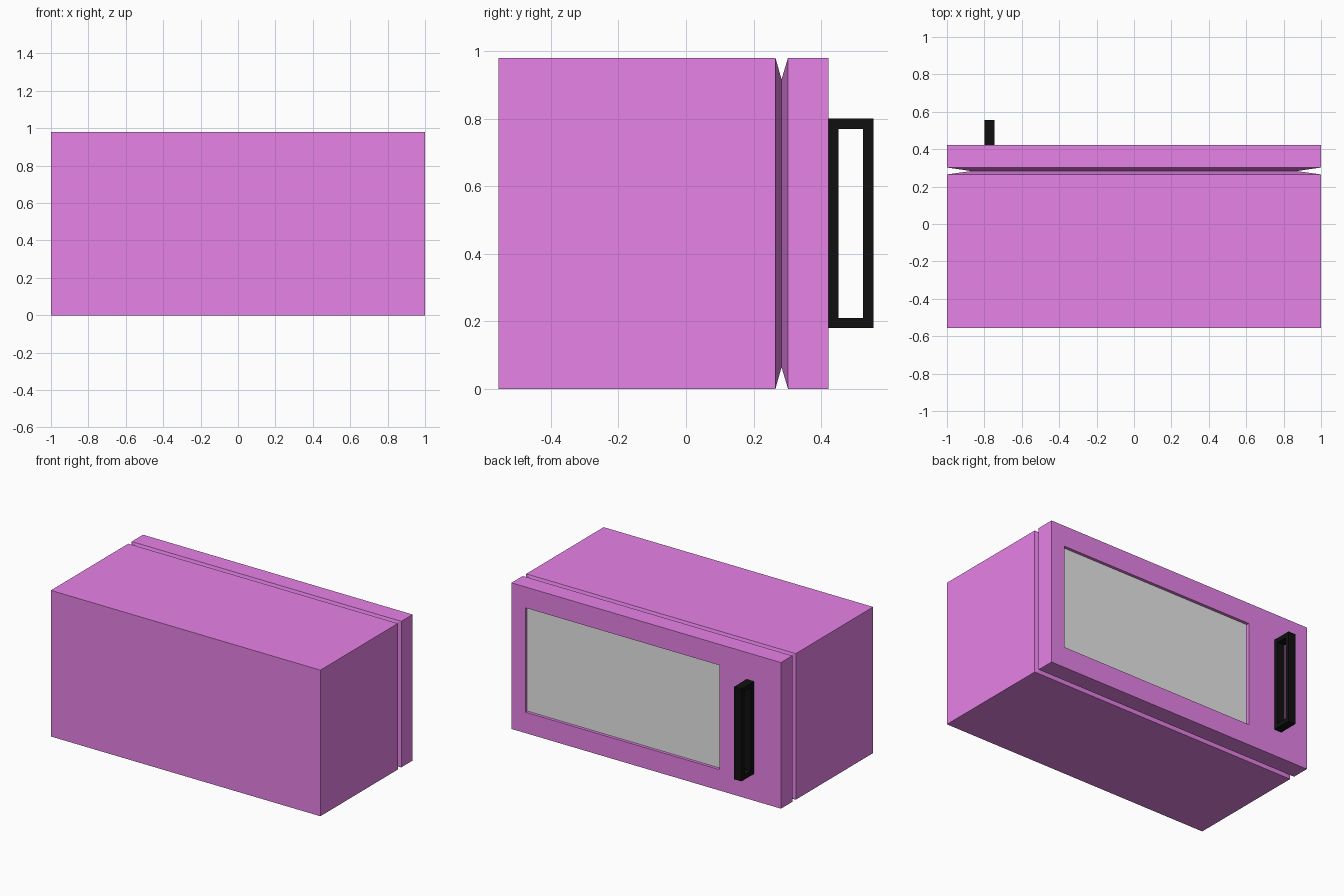
import bpy
import bmesh

cube = bpy.data.objects.get("Cube")
if cube:
    bpy.data.objects.remove(cube, do_unlink=True)


def material(name, colour):
    mat = bpy.data.materials.new(name)
    mat.use_nodes = True
    mat.diffuse_color = (*colour, 1)
    mat.node_tree.nodes["Principled BSDF"].inputs["Base Color"].default_value = (*colour, 1)
    return mat


def finish(name, bm, *mats):
    bmesh.ops.recalc_face_normals(bm, faces=bm.faces)
    mesh = bpy.data.meshes.new(name)
    bm.to_mesh(mesh)
    bm.free()
    for mat in mats:
        mesh.materials.append(mat)
    obj = bpy.data.objects.new(name, mesh)
    bpy.context.collection.objects.link(obj)
    return obj


def rect_xz(bm, x0, x1, z0, z1, y):
    return [bm.verts.new((x, y, z)) for x, z in ((x0, z0), (x1, z0), (x1, z1), (x0, z1))]


def bridge(bm, a, b):
    return [bm.faces.new((a[i - 1], a[i], b[i], b[i - 1])) for i in range(len(a))]


pink = material("orchid pink", (0.8, 0.225, 0.8))
grey = material("window grey", (0.8, 0.8, 0.8))
black = material("handle black", (0.005, 0.005, 0.005))

HEIGHT, DOOR_Y = 0.98, 0.422

# Casing and door: rectangular sections lofted along y, pinched at the seam
bm = bmesh.new()
sections = []
for y, scale in ((-0.555, 1), (0.265, 1), (0.283, 0.87), (0.302, 1), (DOOR_Y, 1)):
    half = HEIGHT / 2 * scale
    sections.append(rect_xz(bm, -scale, scale, HEIGHT / 2 - half, HEIGHT / 2 + half, y))
for a, b in zip(sections, sections[1:]):
    bridge(bm, a, b)
bm.faces.new(sections[0])

# Door face with a recessed window
window = (-0.545, 0.897, 0.14, 0.84)
rim = rect_xz(bm, *window, DOOR_Y)
pane = rect_xz(bm, *window, DOOR_Y - 0.02)
bridge(bm, sections[-1], rim)
bridge(bm, rim, pane)
bm.faces.new(pane).material_index = 1
finish("oven_casing", bm, pink, grey)

# Handle: a rectangular loop standing on the door
bm = bmesh.new()
loops = []
for x in (-0.8, -0.745):
    for inset in (0, 0.03):
        y0, y1 = DOOR_Y + inset, 0.555 - inset
        z0, z1 = 0.18 + inset, 0.80 - inset
        loops.append([bm.verts.new((x, y, z)) for y, z in ((y0, z0), (y1, z0), (y1, z1), (y0, z1))])
outer_a, inner_a, outer_b, inner_b = loops
for a, b in ((outer_a, inner_a), (outer_b, inner_b), (outer_a, outer_b), (inner_a, inner_b)):
    bridge(bm, a, b)
finish("door_handle", bm, black)
